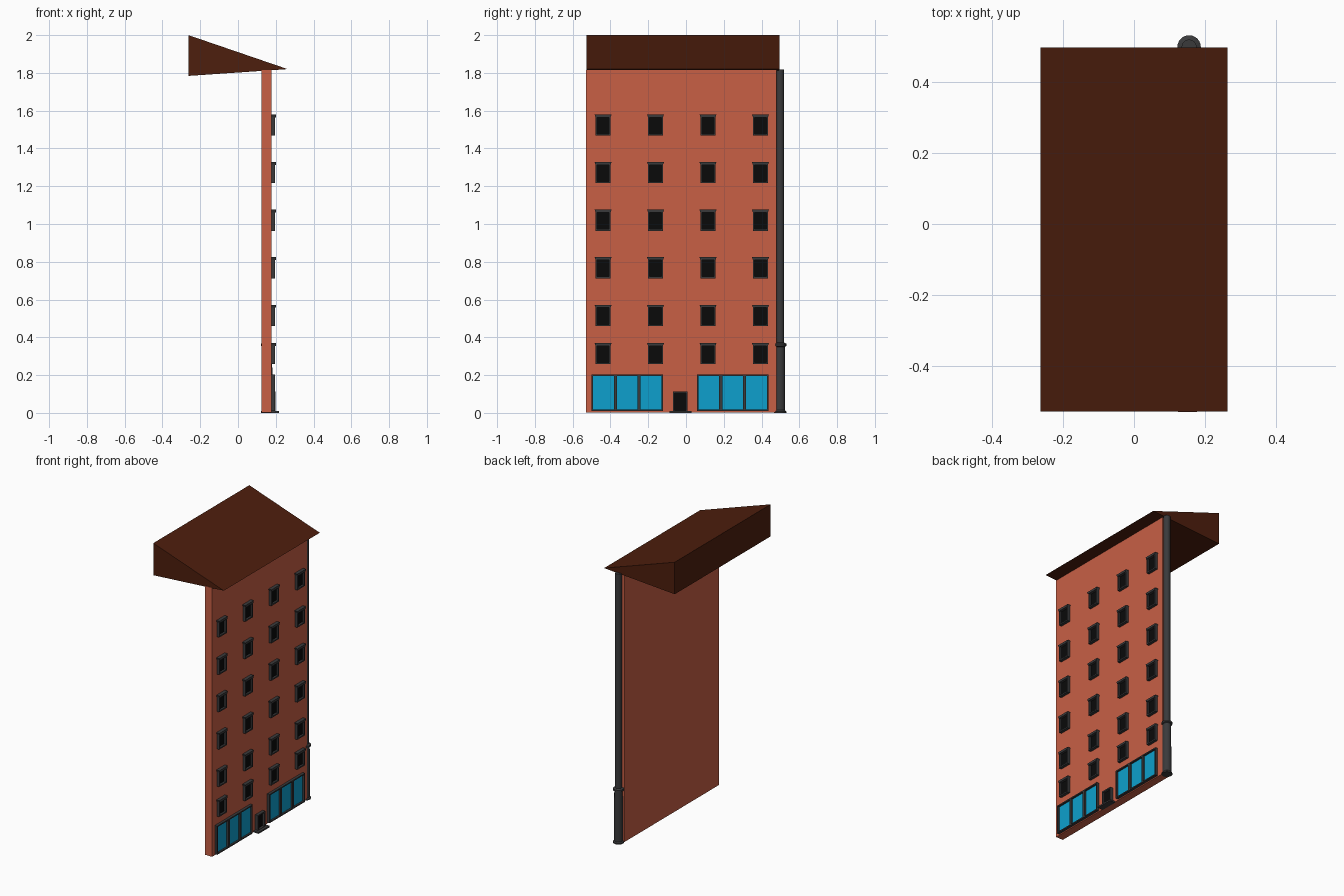
import bpy, bmesh, math

if "Cube" in bpy.data.objects:
    bpy.data.objects.remove(bpy.data.objects["Cube"])

def material(name, rgb):
    m = bpy.data.materials.new(name)
    m.diffuse_color = (*rgb, 1)
    m.use_nodes = True
    m.node_tree.nodes["Principled BSDF"].inputs["Base Color"].default_value = m.diffuse_color
    return m

BRICK = material("brick_red", (0.58, 0.115, 0.06))
ROOF = material("roof_brown", (0.075, 0.013, 0.004))
METAL = material("dark_grey", (0.042, 0.042, 0.044))
BLACK = material("dark_pane", (0.003, 0.003, 0.003))
GLASS = material("shop_glass", (0.004, 0.35, 0.61))

FACE = 0.177  # x of the facade plane

def finish(name, bm, mat):
    bmesh.ops.recalc_face_normals(bm, faces=bm.faces)
    me = bpy.data.meshes.new(name)
    bm.to_mesh(me)
    bm.free()
    me.materials.append(mat)
    ob = bpy.data.objects.new(name, me)
    bpy.context.collection.objects.link(ob)
    return ob

def add_box(bm, x0, x1, y0, y1, z0, z1):
    v = bmesh.ops.create_cube(bm, size=1)["verts"]
    for p in v:
        p.co.x = x1 if p.co.x > 0 else x0
        p.co.y = y1 if p.co.y > 0 else y0
        p.co.z = z1 if p.co.z > 0 else z0
    return v

def box(name, mat, *dims):
    bm = bmesh.new()
    add_box(bm, *dims)
    return finish(name, bm, mat)

def add_frame(bm, y0, y1, z0, z1, t, depth):
    # four bars around an opening
    x0, x1 = FACE - 0.002, FACE + depth
    add_box(bm, x0, x1, y0, y0 + t, z0, z1)
    add_box(bm, x0, x1, y1 - t, y1, z0, z1)
    add_box(bm, x0, x1, y0 + t, y1 - t, z0, z0 + t)
    add_box(bm, x0, x1, y0 + t, y1 - t, z1 - t, z1)

def pane(name, mat, y0, y1, z0, z1, t):
    box(name, mat, FACE - 0.001, FACE + 0.006, y0 + t, y1 - t, z0 + t, z1 - t)

# brick wall slab
box("wall", BRICK, 0.124, FACE, -0.529, 0.48, 0.003, 1.816)

# wedge roof: triangular profile extruded along y
bm = bmesh.new()
profile = [(-0.263, 2.0), (-0.263, 1.784), (0.263, 1.82)]
f = bm.faces.new([bm.verts.new((x, -0.527, z)) for x, z in profile])
ext = bmesh.ops.extrude_face_region(bm, geom=[f])["geom"]
bmesh.ops.translate(bm, vec=(0, 1.023, 0),
                    verts=[g for g in ext if isinstance(g, bmesh.types.BMVert)])
finish("roof", bm, ROOF)

# upper windows with lintels
row_tops = [0.37, 0.572, 0.824, 1.076, 1.328, 1.58]
for r, top in enumerate(row_tops):
    for c in range(4):
        y = -0.439 + 0.2777 * c
        bm = bmesh.new()
        add_frame(bm, y - 0.04, y + 0.04, top - 0.112, top - 0.004, 0.009, 0.019)
        lintel = add_box(bm, FACE - 0.002, FACE + 0.023, y - 0.045, y + 0.045, top - 0.015, top)
        for p in lintel:  # lintel narrows toward its underside
            if p.co.z < top - 0.01:
                p.co.y = y + (p.co.y - y) * 0.88
        finish(f"window_frame_{r}_{c}", bm, METAL)
        pane(f"window_pane_{r}_{c}", BLACK, y - 0.04, y + 0.04, top - 0.112, top - 0.006, 0.009)

# shop fronts, three panes each
for side, start in (("left", -0.5), ("right", 0.058)):
    w = 0.126
    bm = bmesh.new()
    for i in range(3):
        y = start + w * i
        add_frame(bm, y, y + w, 0.01, 0.204, 0.008, 0.018)
        pane(f"shop_glass_{side}_{i}", GLASS, y, y + w, 0.01, 0.204, 0.008)
    finish(f"shop_frame_{side}", bm, METAL)

# entrance door and step
bm = bmesh.new()
add_frame(bm, -0.069, 0.009, 0.004, 0.112, 0.008, 0.021)
finish("door_frame", bm, METAL)
pane("door_panel", BLACK, -0.069, 0.009, 0.004, 0.112, 0.008)
box("door_step", METAL, FACE - 0.002, 0.216, -0.088, 0.029, 0, 0.01)

# drainpipe: turned profile with base ring and collar
prof = [(0, 0), (0.033, 0), (0.033, 0.008), (0.027, 0.014), (0.026, 0.35), (0.033, 0.354),
        (0.033, 0.366), (0.021, 0.372), (0.021, 1.818), (0, 1.818)]
bm = bmesh.new()
vs = [bm.verts.new((0.155 + r, 0.498, z)) for r, z in prof]
es = [bm.edges.new(p) for p in zip(vs, vs[1:])]
bmesh.ops.spin(bm, geom=vs + es, cent=(0.155, 0.498, 0), axis=(0, 0, 1),
               angle=math.tau, steps=24, use_duplicate=False)
bmesh.ops.remove_doubles(bm, verts=bm.verts, dist=1e-5)
pipe = finish("drainpipe", bm, METAL)
bpy.context.view_layer.objects.active = pipe
pipe.select_set(True)
bpy.ops.object.shade_smooth_by_angle(angle=math.radians(30))
